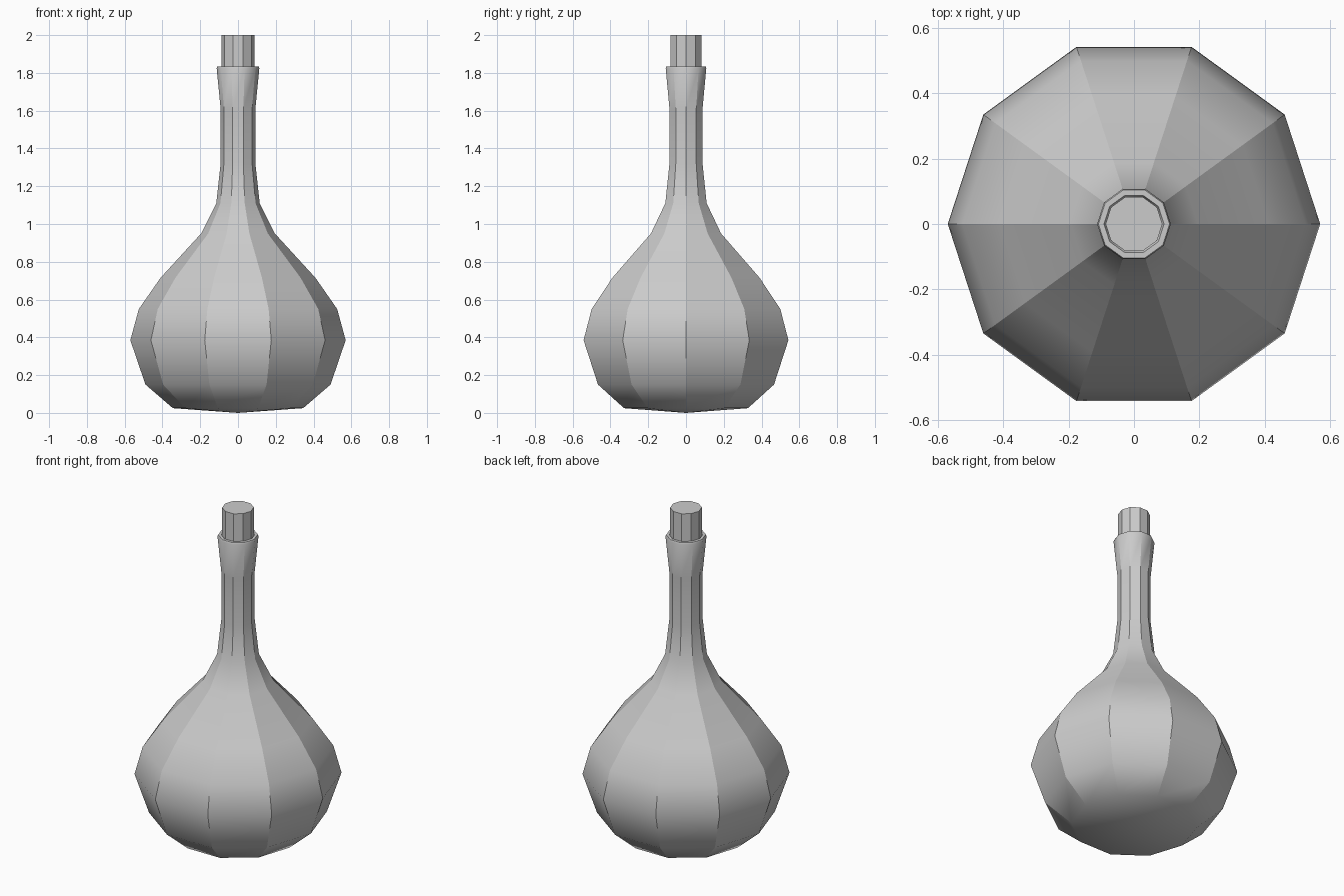
import bpy, bmesh, math

if "Cube" in bpy.data.objects:
    bpy.data.objects.remove(bpy.data.objects["Cube"])

SIDES = 10


def lathe(name, profile):
    """Spin (radius, z) points into a ten-sided solid with crisp vertical facets."""
    bm = bmesh.new()
    rings = []
    for r, z in profile:
        if r == 0:
            rings.append([bm.verts.new((0, 0, z))] * SIDES)
        else:
            rings.append([bm.verts.new((r * math.cos(a), r * math.sin(a), z))
                          for a in (math.tau * i / SIDES for i in range(SIDES))])
    for low, high in zip(rings, rings[1:]):
        for i in range(SIDES):
            j = (i + 1) % SIDES
            quad = [low[i], low[j], high[j], high[i]]
            bm.faces.new(list(dict.fromkeys(quad)))
    bmesh.ops.recalc_face_normals(bm, faces=bm.faces)
    for f in bm.faces:
        f.smooth = True
    for e in bm.edges:
        a, b = e.verts
        upright = abs(a.co.z - b.co.z) > 0.03
        e.smooth = not upright and e.calc_face_angle(0) < math.radians(40)
    mesh = bpy.data.meshes.new(name)
    bm.to_mesh(mesh)
    bm.free()
    obj = bpy.data.objects.new(name, mesh)
    bpy.context.collection.objects.link(obj)
    return obj


# Bottle: shallow base, round belly, slim neck, flared lip and closed mouth
lathe("bottle", [
    (0, 0), (0.345, 0.025), (0.49, 0.15), (0.57, 0.385), (0.525, 0.55),
    (0.41, 0.715), (0.195, 0.95), (0.115, 1.11), (0.092, 1.32),
    (0.092, 1.61), (0.113, 1.825), (0.109, 1.835), (0.092, 1.835),
    (0.086, 1.82), (0, 1.82),
])

# Stopper in the mouth
lathe("stopper", [(0, 1.8), (0.087, 1.8), (0.087, 2.0), (0, 2.0)])
